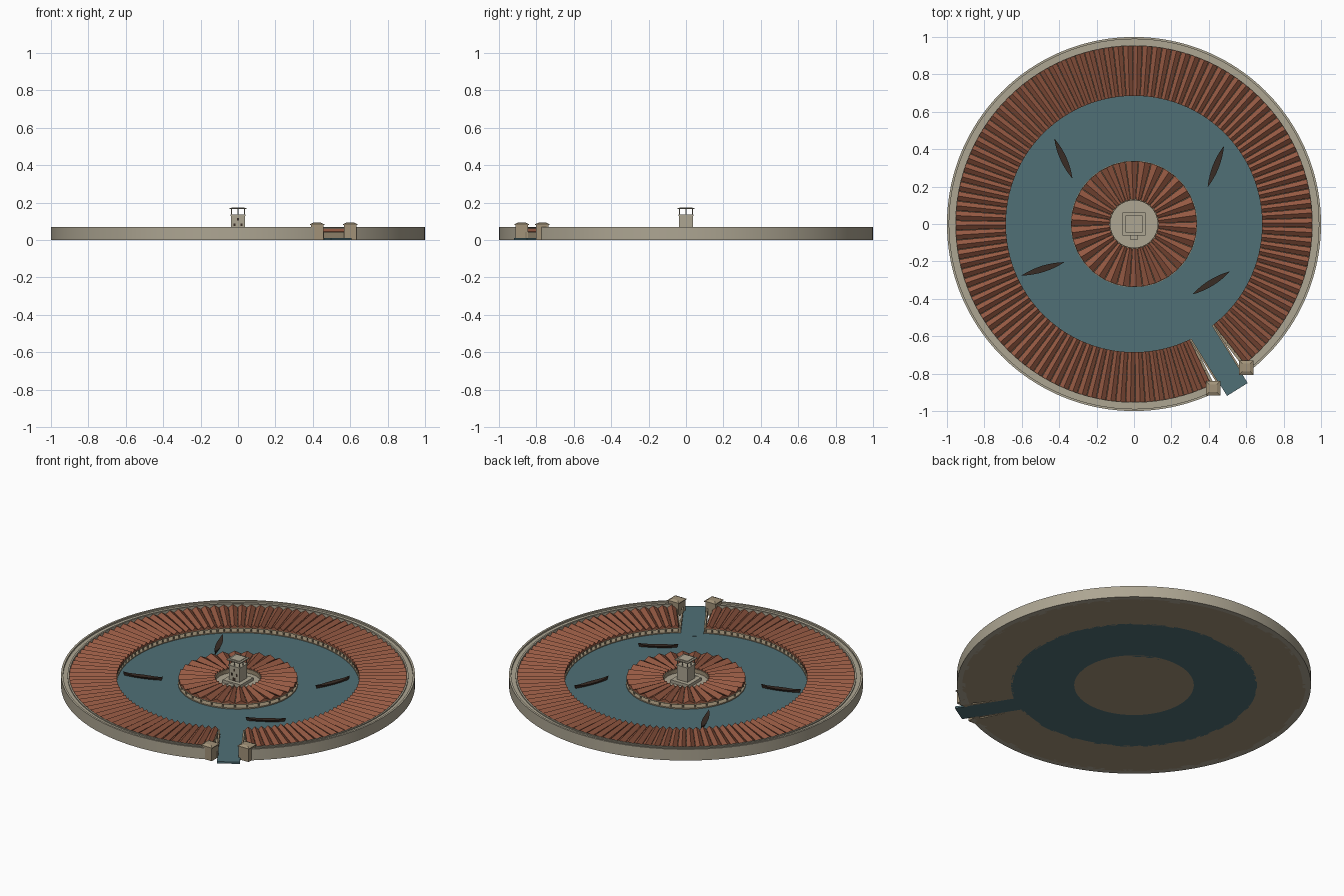
import bpy, bmesh, math
from mathutils import Matrix, Vector

if "Cube" in bpy.data.objects:
    bpy.data.objects.remove(bpy.data.objects["Cube"])

GATE = math.radians(-58)          # direction of the harbour entrance


def mat(name, c):
    m = bpy.data.materials.new(name)
    m.diffuse_color = (*c, 1)
    m.use_nodes = True
    m.node_tree.nodes["Principled BSDF"].inputs["Base Color"].default_value = m.diffuse_color
    return m


STONE = mat("stone", (0.36, 0.29, 0.19))
PALE = mat("pale_stone", (0.42, 0.38, 0.29))
TILE = mat("roof_tile", (0.30, 0.10, 0.055))
WATER = mat("water", (0.08, 0.16, 0.18))
WOOD = mat("dark_wood", (0.04, 0.025, 0.018))


def finish(name, bm, m, smooth=False):
    bmesh.ops.recalc_face_normals(bm, faces=bm.faces)
    me = bpy.data.meshes.new(name)
    bm.to_mesh(me)
    bm.free()
    me.materials.append(m)
    ob = bpy.data.objects.new(name, me)
    bpy.context.collection.objects.link(ob)
    if smooth:
        bpy.context.view_layer.objects.active = ob
        ob.select_set(True)
        bpy.ops.object.shade_smooth_by_angle(angle=math.radians(30))
        ob.select_set(False)
    return ob


def box(bm, lo, hi, M=Matrix()):
    lo, hi = Vector(lo), Vector(hi)
    bmesh.ops.create_cube(bm, size=1, matrix=M @ Matrix.Translation((lo + hi) / 2)
                          @ Matrix.Diagonal((*(hi - lo), 1)))


def cyl(bm, r, z0, z1, M=Matrix(), n=6):
    bmesh.ops.create_cone(bm, cap_ends=True, segments=n, radius1=r, radius2=r, depth=z1 - z0,
                          matrix=M @ Matrix.Translation((0, 0, (z0 + z1) / 2)))


def sweep(name, prof, m, gap=0.0, n=128):
    """Turn a closed (radius, z) outline about the centre, leaving a gap at the gate."""
    bm = bmesh.new()
    g = math.radians(gap)
    steps = n + 1 if gap else n
    rings = []
    for i in range(steps):
        a = GATE + g + (2 * math.pi - 2 * g) * i / n
        rings.append([bm.verts.new((r * math.cos(a), r * math.sin(a), z)) for r, z in prof])
    k = len(prof)
    for i in range(n):
        A, B = rings[i], rings[(i + 1) % steps]
        for j in range(k):
            bm.faces.new((A[j], B[j], B[(j + 1) % k], A[(j + 1) % k]))
    if gap:
        bm.faces.new(rings[0])
        bm.faces.new(rings[-1])
    return finish(name, bm, m, True)


def rect(r0, r1, z0, z1):
    return [(r0, z0), (r1, z0), (r1, z1), (r0, z1)]


def sheds(name, count, r0, r1, gap, eave, ridge, cols):
    """Radial ship sheds: tapered gable roofs on rows of columns."""
    roof, posts = bmesh.new(), bmesh.new()
    g = math.radians(gap)
    pitch = (2 * math.pi - 2 * g) / count
    for i in range(count):
        R = Matrix.Rotation(GATE + g + pitch * (i + 0.5), 4, 'Z')
        ends = []
        for r in (r0, r1):
            w = r * math.tan(pitch / 2) * 0.95
            ends.append([roof.verts.new(R @ Vector(p)) for p in
                         ((r, -w, eave - .004), (r, w, eave - .004), (r, w, eave),
                          (r, 0, ridge), (r, -w, eave))])
        A, B = ends
        roof.faces.new(A)
        roof.faces.new(B)
        for j in range(5):
            roof.faces.new((A[j], B[j], B[(j + 1) % 5], A[(j + 1) % 5]))
    for i in range(count + (1 if gap else 0)):
        R = Matrix.Rotation(GATE + g + pitch * i, 4, 'Z')
        for r in cols:
            cyl(posts, 0.0045, 0, eave - .002, R @ Matrix.Translation((r, 0, 0)))
        # capital on the waterfront column
        c = cols[0]
        box(posts, (c - .007, -.007, eave - .01), (c + .007, .007, eave - .003), R)
    finish(name + "_roofs", roof, TILE)
    finish(name + "_columns", posts, STONE)


# water basin and entrance channel
bm = bmesh.new()
cyl(bm, 0.695, 0, 0.011, n=96)
finish("basin_water", bm, WATER)
GR = Matrix.Rotation(GATE, 4, 'Z')
bm = bmesh.new()
box(bm, (0.64, -.065, 0), (1.043, .065, 0.0115), GR)
finish("channel_water", bm, WATER)

# outer quay, island quay and courtyard
sweep("outer_quay", rect(0.685, 0.97, 0, 0.016), STONE, 5.4)
bm = bmesh.new()
cyl(bm, 0.338, 0, 0.018, n=96)
finish("island_quay", bm, STONE, True)
bm = bmesh.new()
cyl(bm, 0.128, 0.016, 0.026, n=64)
finish("island_court", bm, PALE, True)

# outer wall with walkway between two parapets
sweep("outer_wall", [(.953, 0), (1, 0), (1, .07), (.988, .07), (.988, .06),
                     (.963, .06), (.963, .066), (.953, .066)], PALE, 5, 160)

# ship sheds and the beams over their waterfront columns
sheds("outer_shed", 110, 0.685, 0.953, 6.3, 0.046, 0.063, (.692, .75, .81, .87, .93))
sheds("island_shed", 30, 0.13, 0.335, 0, 0.046, 0.063, (.328, .275, .22, .165))
sweep("outer_beam", rect(.687, .699, .036, .043), STONE, 6.3)
sweep("island_beam", rect(.322, .336, .036, .043), STONE)
sweep("court_wall", rect(.126, .134, .016, .05), STONE, 0, 64)

# channel side walls
bm = bmesh.new()
for s in (-1, 1):
    box(bm, (0.685, s * .070 - .005, 0), (0.97, s * .070 + .005, 0.042), GR)
finish("channel_walls", bm, STONE)

# gate towers with low pyramid caps
for name, (x, y) in (("gate_tower_west", (.423, -.878)), ("gate_tower_east", (.6, -.768))):
    bm = bmesh.new()
    T = Matrix.Translation((x, y, 0))
    box(bm, (-.034, -.034, 0), (.034, .034, .082), T)
    box(bm, (-.039, -.039, .08), (.039, .039, .085), T)
    bmesh.ops.create_cone(bm, cap_ends=True, segments=4, radius1=.053, radius2=.03, depth=.008,
                          matrix=T @ Matrix.Translation((0, 0, .089))
                          @ Matrix.Rotation(math.pi / 4, 4, 'Z'))
    finish(name, bm, STONE)

# command tower: plinth, entrance step, shaft, lookout
bm = bmesh.new()
box(bm, (-.062, -.062, .02), (.062, .062, .045))
box(bm, (-.02, -.085, .02), (.02, -.06, .036))
box(bm, (-.037, -.037, .04), (.037, .037, .132))
box(bm, (-.041, -.041, .13), (.041, .041, .136))
finish("command_tower", bm, PALE)
bm = bmesh.new()
for x in (-.034, 0, .034):
    for y in (-.034, 0, .034):
        if x or y:
            cyl(bm, .003, .134, .166, Matrix.Translation((x, y, 0)))
finish("lookout_posts", bm, PALE)
bm = bmesh.new()
box(bm, (-.046, -.046, .165), (.046, .046, .171))
box(bm, (-.034, -.034, .17), (.034, .034, .175))
finish("lookout_roof", bm, PALE)
bm = bmesh.new()
for x in (-.018, .018):
    box(bm, (x - .005, -.0385, .074), (x + .005, -.036, .09))
box(bm, (-.005, -.0385, .104), (.005, -.036, .118))
box(bm, (-.01, -.0385, .045), (.01, -.036, .064))
finish("tower_openings", bm, WOOD)

# four moored galleys: pointed hulls with raised ends
for i, (x0, y0, x1, y1) in enumerate(((-.425, .455, -.33, .245), (.395, .2, .48, .415),
                                      (-.6, -.275, -.375, -.205), (.315, -.375, .51, -.255))):
    bm = bmesh.new()
    a = math.atan2(y1 - y0, x1 - x0)
    M = Matrix.Translation(((x0 + x1) / 2, (y0 + y1) / 2, 0)) @ Matrix.Rotation(a, 4, 'Z')
    L = math.hypot(x1 - x0, y1 - y0) / 2
    rows = []
    for k in range(9):
        t = k / 4 - 1
        w = .001 + .016 * (1 - abs(t) ** 2)
        z = .023 + .011 * t ** 4
        rows.append([bm.verts.new(M @ Vector(p)) for p in
                     ((t * L, -w, z), (t * L * .92, -w * .5, .008),
                      (t * L * .92, w * .5, .008), (t * L, w, z))])
    for A, B in zip(rows, rows[1:]):
        for j in range(4):
            bm.faces.new((A[j], B[j], B[(j + 1) % 4], A[(j + 1) % 4]))
    bm.faces.new(rows[0])
    bm.faces.new(rows[-1])
    finish(f"galley_{i + 1}", bm, WOOD)
